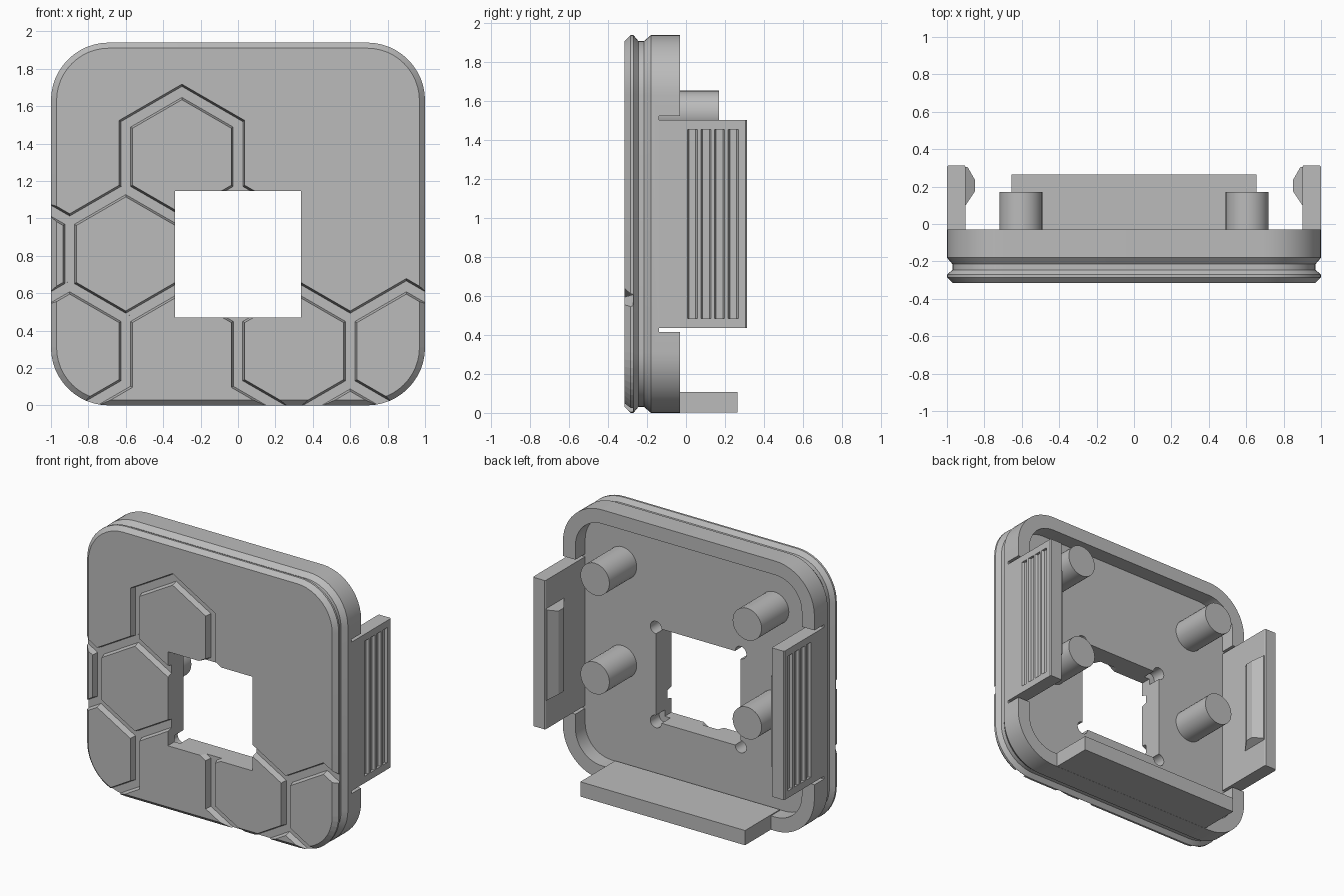
import bpy, bmesh, math
from mathutils import Vector

if "Cube" in bpy.data.objects:
    bpy.data.objects.remove(bpy.data.objects["Cube"])

grey = bpy.data.materials.new("plain_grey")
grey.use_nodes = True
grey.diffuse_color = (0.5, 0.5, 0.5, 1)
grey.node_tree.nodes["Principled BSDF"].inputs["Base Color"].default_value = (0.5, 0.5, 0.5, 1)

HEIGHT = 1.94
FRONT, RIM, FLOOR = -0.315, -0.03, -0.14


def loft(name, loops):
    """Closed solid through a list of matching point loops."""
    bm = bmesh.new()
    rings = [[bm.verts.new(p) for p in loop] for loop in loops]
    n = len(rings[0])
    for a, b in zip(rings, rings[1:]):
        for i in range(n):
            j = (i + 1) % n
            bm.faces.new((a[i], a[j], b[j], b[i]))
    bm.faces.new(rings[0])
    bm.faces.new(rings[-1])
    bmesh.ops.recalc_face_normals(bm, faces=bm.faces)
    mesh = bpy.data.meshes.new(name)
    bm.to_mesh(mesh)
    bm.free()
    mesh.materials.append(grey)
    obj = bpy.data.objects.new(name, mesh)
    bpy.context.collection.objects.link(obj)
    return obj


def box(name, x, y, z):
    return loft(name, [[(x[0], v, z[0]), (x[1], v, z[0]), (x[1], v, z[1]), (x[0], v, z[1])]
                       for v in y])


def disc(x, z, radius, y, n, turn=0.0):
    return [(x + radius * math.sin(math.tau * i / n + turn), y,
             z + radius * math.cos(math.tau * i / n + turn)) for i in range(n)]


def cylinder(name, x, z, radius, y0, y1, n=32):
    return loft(name, [disc(x, z, radius, y, n) for y in (y0, y1)])


def activate(obj):
    bpy.ops.object.select_all(action='DESELECT')
    obj.select_set(True)
    bpy.context.view_layer.objects.active = obj


def boolean(obj, tool, operation='DIFFERENCE'):
    """Apply a boolean and discard the cutter."""
    mod = obj.modifiers.new("cut", 'BOOLEAN')
    mod.operation, mod.object, mod.solver = operation, tool, 'EXACT'
    activate(obj)
    bpy.ops.object.modifier_apply(modifier=mod.name)
    bpy.data.objects.remove(tool)


def smooth(obj):
    activate(obj)
    bpy.ops.object.shade_smooth_by_angle(angle=math.radians(25))


def rounded_loop(inset, y, radius=0.31, steps=12):
    """Rounded square outline, pulled in by inset."""
    pts = []
    half_h = HEIGHT / 2
    for k, (sx, sz) in enumerate(((1, 1), (-1, 1), (-1, -1), (1, -1))):
        cx, cz = sx * (1 - radius), half_h + sz * (half_h - radius)
        for i in range(steps + 1):
            a = math.pi / 2 * (k + i / steps)
            r = radius - inset
            pts.append((cx + r * math.cos(a), y, cz + r * math.sin(a)))
    return pts


# Cover: chamfered front, seal groove round the edge, open tray at the back
profile = [(0.03, FRONT), (0, -0.285), (0, -0.27), (0.03, -0.245), (0.03, -0.215),
           (0, -0.18), (0, RIM), (0.1, RIM), (0.1, FLOOR)]
body = loft("cover_body", [rounded_loop(i, y) for i, y in profile])

# Square window with relief pockets in its back corners
HOLE_X, HOLE_Z = 0.337, (0.47, 1.146)
boolean(body, box("window_cutter", (-HOLE_X, HOLE_X), (-0.5, 0.1), HOLE_Z))
for x in (-HOLE_X, HOLE_X):
    for z in HOLE_Z:
        boolean(body, cylinder("relief_cutter", x, z, 0.045, -0.24, 0.1, 16))

# Slots that free the clips from the rim
CLIP_Z = (0.435, 1.505)
for s in (-1, 1):
    for z in ((0.415, CLIP_Z[0]), (CLIP_Z[1], 1.525)):
        boolean(body, box("slot_cutter", sorted((s * 0.88, s * 1.1)), (FLOOR + 0.002, 0.1), z))

# Honeycomb: sunken cells with raised tapered islands
PITCH = 0.6
ROW = PITCH * math.sqrt(3) / 2
cells = [(-0.5, 1), (-2, 0), (-1, 0), (0, 0), (-1.5, -1), (0.5, -1), (1.5, -1), (1, -2)]


def hexagon(name, col, row, apothem, taper, depth):
    """Six-sided cutter whose width changes by taper per unit of depth."""
    loops = []
    for d in (-0.04, depth):
        r = (apothem + taper * d) / math.cos(math.pi / 6)
        loops.append(disc(col * PITCH, 0.81 + row * ROW, r, FRONT + d, 6))
    return loft(name, loops)


for i, (col, row) in enumerate(cells):
    if col == 0:
        continue
    island = body.copy()
    island.data = body.data.copy()
    island.name = "raised_hexagon_%d" % i
    bpy.context.collection.objects.link(island)
    boolean(island, hexagon("island_cutter", col, row, 0.264, 0.25, 0.055), 'INTERSECT')

for i, (col, row) in enumerate(cells):
    boolean(body, hexagon("groove_cutter", col, row, 0.336, -0.25, 0.042 + i * 0.0002))
smooth(body)

# Four mounting posts
for x in (-0.605, 0.605):
    for level, z in (("lower", 0.83), ("upper", 1.54)):
        side = "left" if x > 0 else "right"
        smooth(cylinder("%s_%s_post" % (level, side), x, z, 0.115, FLOOR - 0.02, 0.17))

# Bottom tab
box("bottom_tab", (-0.655, 0.655), (RIM - 0.1, 0.265), (0.001, 0.107))

# Side clips with finger grooves outside and a catch inside
clip_section = [(1, RIM), (1, 0.305), (0.993, 0.313), (0.905, 0.313), (0.9, 0.305), (0.9, RIM)]
catch_section = [(0.91, 0.305), (0.89, 0.305), (0.85, 0.235), (0.85, 0.175), (0.9, 0.1), (0.91, 0.1)]
for s, side in ((1, "left"), (-1, "right")):
    clip = loft(side + "_clip", [[(s * x, y, z) for x, y in clip_section] for z in CLIP_Z])
    for i in range(4):
        y = 0.005 + i * 0.07
        groove = [(1.02, y - 0.008), (1.02, y + 0.063), (0.982, y + 0.045), (0.982, y + 0.01)]
        boolean(clip, loft("finger_cutter", [[(s * x, v, z) for x, v in groove]
                                             for z in (0.485, 1.455)]))
    # catch narrows toward its tip
    mid = 0.97
    loft(side + "_catch", [[(s * x, y, mid + e * (0.3 + 0.6 * (x - 0.85))) for x, y in catch_section]
                           for e in (-1, 1)])
